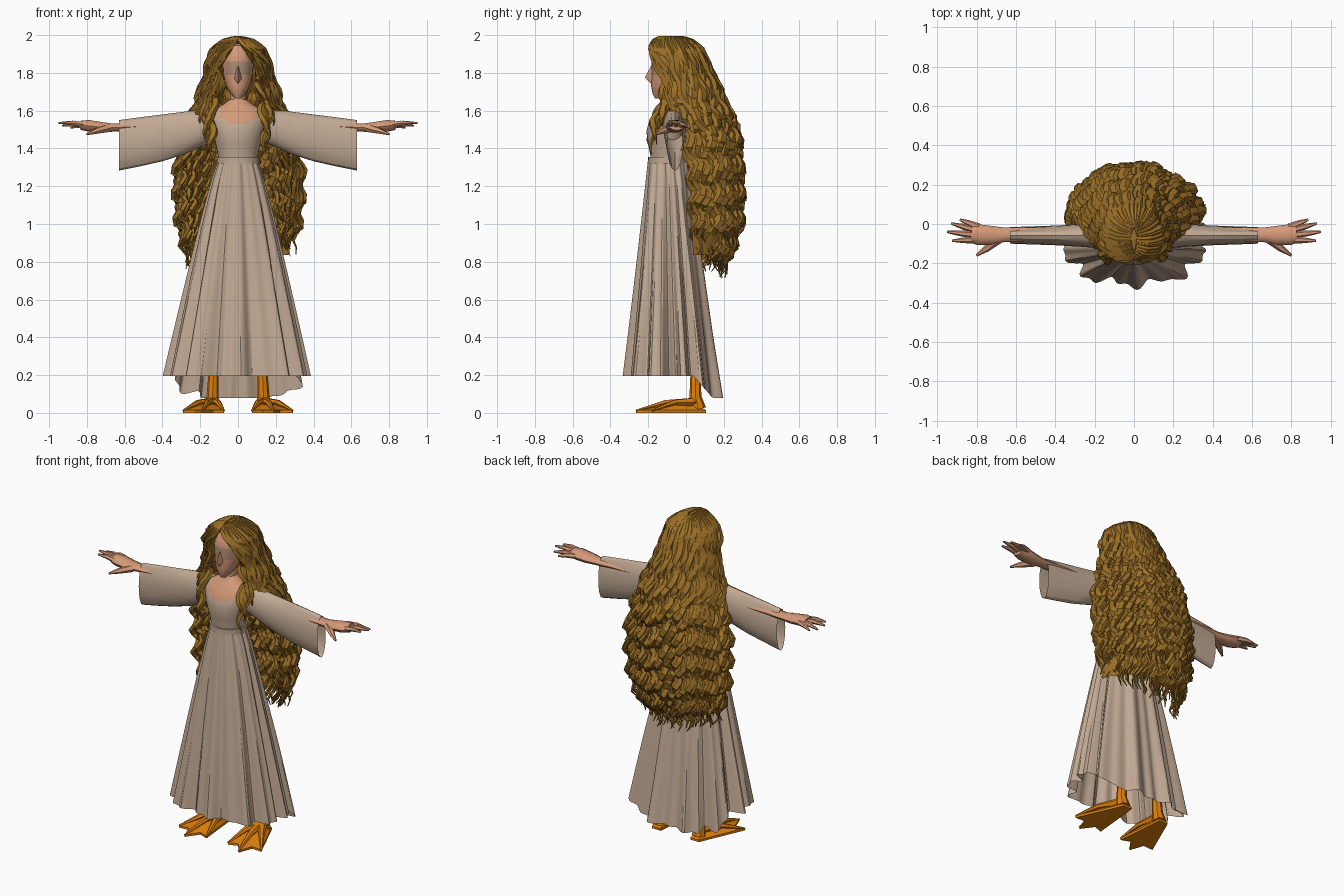
import bpy, bmesh, math, random
from mathutils import Vector

random.seed(7)
if "Cube" in bpy.data.objects:
    bpy.data.objects.remove(bpy.data.objects["Cube"])


def material(name, *rgb):
    m = bpy.data.materials.new(name)
    m.use_nodes = True
    m.diffuse_color = (*rgb, 1)
    m.node_tree.nodes["Principled BSDF"].inputs["Base Color"].default_value = (*rgb, 1)
    return m


HAIR = material("golden_brown_hair", .33, .16, .02)
DRESS = material("beige_cloth", .54, .4, .295)
SKIN = material("skin", .66, .32, .19)
EYES = material("eye_shadow", .42, .26, .165)
ORANGE = material("orange_feet", .75, .22, .004)


def lerp(a, b, t):
    return a + (b - a) * t


def clamp(v):
    return min(1, max(0, v))


def sample(rows, z):
    """Interpolate a table sorted by falling z."""
    if z >= rows[0][0]:
        return rows[0][1:]
    for p, q in zip(rows, rows[1:]):
        if z >= q[0]:
            t = (z - p[0]) / (q[0] - p[0])
            return [lerp(a, b, t) for a, b in zip(p[1:], q[1:])]
    return rows[-1][1:]


def loft(bm, rings, caps=True, closed=True):
    loops = [[bm.verts.new(p) for p in ring] for ring in rings]
    n = len(loops[0])
    for a, b in zip(loops, loops[1:]):
        for i in range(n if closed else n - 1):
            j = (i + 1) % n
            bm.faces.new((a[i], a[j], b[j], b[i]))
    if caps:
        bm.faces.new(loops[0])
        bm.faces.new(loops[-1])


def tube(bm, pts, radii, sides=6, flat=1.0, out=None):
    """Sweep an oval along points; out(p) gives the thin direction."""
    pts = [Vector(p) for p in pts]
    rings = []
    for i, p in enumerate(pts):
        t = (pts[min(i + 1, len(pts) - 1)] - pts[max(i - 1, 0)]).normalized()
        n = out(p) if out else Vector((0, 0, 1))
        if abs(t.dot(n)) > .98:
            n = Vector((0, 1, 0))
        side = t.cross(n).normalized()
        n = side.cross(t)
        ang = [math.tau * k / sides for k in range(sides)]
        rings.append([p + (side * math.cos(a) + n * math.sin(a) * flat) * radii[i] for a in ang])
    loft(bm, rings)


def finish(bm, name, mats, angle=35, rule=None):
    bmesh.ops.remove_doubles(bm, verts=bm.verts, dist=1e-5)
    bmesh.ops.recalc_face_normals(bm, faces=bm.faces)
    if rule:
        for f in bm.faces:
            f.material_index = rule(f.calc_center_median())
    me = bpy.data.meshes.new(name)
    bm.to_mesh(me)
    bm.free()
    ob = bpy.data.objects.new(name, me)
    bpy.context.collection.objects.link(ob)
    for m in mats:
        me.materials.append(m)
    bpy.ops.object.select_all(action='DESELECT')
    ob.select_set(True)
    bpy.context.view_layer.objects.active = ob
    bpy.ops.object.shade_smooth_by_angle(angle=math.radians(angle))


def oval(cx, cy, z, rx, ry, n=32):
    return [(cx + rx * math.cos(math.tau * i / n), cy + ry * math.sin(math.tau * i / n), z) for i in range(n)]


# Head with eye band: z, centre y, half width, half depth
bm = bmesh.new()
head = [(1.955, -.08, .02, .02), (1.945, -.08, .055, .07), (1.9, -.085, .08, .092), (1.86, -.09, .083, .092),
        (1.79, -.095, .078, .088), (1.73, -.11, .063, .075), (1.69, -.13, .038, .047), (1.665, -.145, .016, .02)]
loft(bm, [oval(0, c, z, w, d, 20) for z, c, w, d in head])
finish(bm, "head", [SKIN, EYES], 35, lambda c: int(1.79 < c.z < 1.86 and c.y < -.14))

# Nose wedge
bm = bmesh.new()
top, tip, lft, rgt, low = [bm.verts.new(p) for p in
    ((0, -.178, 1.85), (0, -.218, 1.775), (.026, -.17, 1.77), (-.026, -.17, 1.77), (0, -.178, 1.735))]
for f in ((top, tip, lft), (top, rgt, tip), (tip, low, lft), (tip, rgt, low)):
    bm.faces.new(f)
finish(bm, "nose", [SKIN], 80)

# Bodice, bare neckline and neck
bm = bmesh.new()
torso = [(1.74, -.085, .04, .042), (1.66, -.08, .042, .045), (1.635, -.085, .075, .055), (1.61, -.09, .12, .068),
         (1.575, -.095, .145, .085), (1.555, -.098, .146, .092), (1.53, -.1, .144, .1), (1.49, -.105, .135, .105),
         (1.42, -.1, .118, .1), (1.36, -.098, .105, .09), (1.32, -.097, .1, .09)]
loft(bm, [oval(0, c, z, w, d) for z, c, w, d in torso])
finish(bm, "bodice", [DRESS, SKIN], 35,
       lambda c: int(c.z > 1.62 or (c.y < -.1 and c.z > 1.53 + 3 * c.x ** 2 and abs(c.x) < .1)))

# Waistband
bm = bmesh.new()
loft(bm, [oval(0, -.098, z, .112, .102) for z in (1.32, 1.355)])
finish(bm, "waistband", [DRESS])

# Pleated skirt, longer at the back
bm = bmesh.new()
rings = []
for k in range(15):
    t = k / 14
    ring = []
    for i in range(160):
        a = math.tau * i / 160
        fold = .6 * math.sin(11 * a + .7 * math.sin(2 * a)) + .4 * math.sin(21 * a + 1 + math.sin(3 * a))
        r = 1 + fold * lerp(.05, .13, t) + .06 * t * math.sin(2 * a) ** 2
        y = lerp(-.097, -.066, t) + lerp(.1, .24, t) * math.sin(a) * r
        hem = .195 - .115 * clamp((y - .04) / .1)
        x = (.1 + .256 * t ** .85) * math.cos(a) * r
        ring.append((x, y, lerp(1.34, hem, t)))
    rings.append(ring)
loft(bm, rings, caps=False)
finish(bm, "skirt", [DRESS], 30)

for s, side in ((1, "left"), (-1, "right")):
    # Wide hanging sleeve: x, top, bottom, half depth
    bm = bmesh.new()
    stations = [(.08, 1.61, 1.46, .06), (.17, 1.612, 1.42, .065), (.28, 1.595, 1.37, .057), (.4, 1.58, 1.332, .05),
                (.52, 1.565, 1.305, .046), (.63, 1.55, 1.283, .042)]
    rings = []
    for x, hi, lo, d in stations:
        ring = []
        for i in range(16):
            a = math.tau * i / 16
            ring.append((s * x, -.058 + d * math.cos(a), (hi + lo) / 2 + (hi - lo) / 2 * math.sin(a)))
        rings.append(ring)
    loft(bm, rings, caps=False)
    finish(bm, side + "_sleeve", [DRESS], 30)

    # Forearm, flat palm, fingers and thumb
    bm = bmesh.new()
    tube(bm, [(s * .3, -.055, 1.52), (s * .55, -.055, 1.515), (s * .66, -.055, 1.51), (s * .72, -.058, 1.512),
              (s * .79, -.055, 1.52), (s * .83, -.05, 1.523)],
         [.04, .037, .037, .048, .053, .044], 10, .6)
    for tx, ty, by, tz in ((.885, .022, -.015, 1.51), (.93, .003, -.035, 1.52),
                           (.95, -.04, -.058, 1.535), (.925, -.085, -.08, 1.535)):
        base, end = Vector((s * .79, by, 1.522)), Vector((s * tx, ty, tz))
        tube(bm, [base, base.lerp(end, .55) + Vector((0, 0, .006)), end], [.019, .015, .006], 6, .9)
    tube(bm, [(s * .69, -.075, 1.508), (s * .75, -.125, 1.492), (s * .8, -.16, 1.475)], [.027, .018, .006], 6, .9)
    finish(bm, side + "_arm", [SKIN], 40)

    # Leg and webbed foot
    bm = bmesh.new()
    ankle = Vector((s * .135, .05, .085))
    tube(bm, [(s * .13, .045, .36), (s * .13, .05, .2), ankle, (s * .135, .065, .02)],
         [.028, .027, .032, .042], 8)
    tips = [Vector((s * x, y, .012)) for x, y in ((.075, -.21), (.19, -.265), (.29, -.18))]
    for tip in tips:
        mid = ankle.lerp(tip, .5) + Vector((0, 0, .006))
        tube(bm, [ankle - Vector((0, 0, .028)), mid, tip], [.034, .019, .006], 6, .8)
    webs = [tips[i].lerp(tips[i + 1], .5).lerp(ankle, .17) for i in (0, 1)]
    heel = [Vector((s * x, .105, .01)) for x in (.165, .105)]
    outline = [tips[0], webs[0], tips[1], webs[1], tips[2]] + heel
    peak = bm.verts.new(ankle - Vector((0, .02, .02)))
    upper = [bm.verts.new((p.x, p.y, .014)) for p in outline]
    lower = [bm.verts.new((p.x, p.y, 0)) for p in outline]
    n = len(outline)
    for i in range(n):
        j = (i + 1) % n
        bm.faces.new((peak, upper[i], upper[j]))
        bm.faces.new((upper[i], lower[i], lower[j], upper[j]))
    bm.faces.new(lower)
    finish(bm, side + "_webbed_foot", [ORANGE], 25)

# Hair envelope: z, centre y, half width, back depth, front depth, sweep in degrees
ENVELOPE = [(1.99, -.06, .012, .04, .08, 178), (1.975, -.06, .075, .09, .11, 174), (1.93, -.055, .135, .14, .135, 162),
            (1.85, -.05, .162, .175, .125, 142), (1.73, -.035, .195, .215, .09, 136), (1.6, -.01, .245, .245, .12, 126),
            (1.5, .01, .28, .27, .09, 104), (1.3, .03, .335, .265, .07, 92), (1.2, .03, .34, .27, .07, 90),
            (1, .03, .325, .265, .06, 90), (.85, .03, .295, .22, .06, 88), (.72, .03, .265, .17, .06, 86)]


def hair_point(s, z, scale=1.0, dr=0.0, slide=0.0):
    cy, w, back, front, sweep = sample(ENVELOPE, z)
    a = math.radians(sweep) * s
    c = math.cos(a)
    x = w * scale * math.sin(a)
    y = (back if c > 0 else front) * scale * c
    return Vector((x + dr * math.sin(a) + slide * c, cy + y + dr * c - slide * math.sin(a), z))


def outward(p):
    return Vector((p[0], p[1] - sample(ENVELOPE, p[2])[0], .25 if p[2] < 1.9 else .6)).normalized()


# Inner mass of hair, closed at the crown
bm = bmesh.new()
rows = [(1.992, 0)] + [(1.987 - 1.15 * (k / 24) ** 1.5, .92) for k in range(25)]
loft(bm, [[hair_point(i / 24 - 1, z, scale) for i in range(49)] for z, scale in rows], caps=False, closed=False)
finish(bm, "hair_mass", [HAIR])

# Layers of wavy locks falling from the middle parting
STEPS = 44
for name, scale, count, wide in (("outer_locks", .98, 38, .027), ("under_locks", .88, 34, .027)):
    bm = bmesh.new()
    for k in range(count):
        s = (k + random.uniform(.2, .8)) / count * 2 - 1
        end = .71 + (.12 if s > 0 else .06) * abs(s) + random.uniform(-.01, .1)
        phase = random.uniform(-.9, .9) + 2 * s
        length = random.uniform(.135, .145)
        size = scale * random.uniform(.94, 1.04)
        pts, radii = [], []
        for i in range(STEPS):
            t = i / (STEPS - 1)
            z = lerp(1.99, end, t ** 1.35)
            wave = .017 * clamp((1.95 - z) * 2.5)
            ph = math.tau * z / length + phase
            grow = lerp(1, size, clamp((1.99 - z) * 8))
            pts.append(hair_point(s, z, grow, wave * math.sin(ph), wave * math.cos(ph)))
            radii.append(wide * min(1, .4 + 5 * t) * min(1, .12 + 6 * (1 - t)))
        tube(bm, pts, radii, 5, .6, outward)
    finish(bm, name, [HAIR], 30)

# Locks framing the face and resting on the chest
FRAME = [(1.985, .01, -.1), (1.955, .016, -.17), (1.93, .05, -.18), (1.9, .088, -.172), (1.85, .108, -.15),
         (1.75, .114, -.115), (1.65, .13, -.115), (1.55, .14, -.165), (1.45, .142, -.18), (1.33, .138, -.175)]
for s, side, count in ((1, "left", 4), (-1, "right", 5)):
    bm = bmesh.new()
    for k in range(count):
        end = 1.32 + .05 * k + (.05 if s > 0 else 0)
        pts, radii = [], []
        for i in range(32):
            t = i / 31
            z = lerp(1.985, end, t)
            x, y = sample(FRAME, z)
            ph = math.tau * z / .15 + k * 1.7 + s
            wave = .012 * clamp(t * 3 - .3)
            spread = k * min(1, t * 4)
            pts.append((s * (x + .013 * spread + wave * math.sin(ph)), y + .012 * spread + wave * math.cos(ph), z))
            radii.append(.025 * min(1, .3 + 5 * t) * min(1, .1 + 4 * (1 - t)))
        tube(bm, pts, radii, 5, .65, outward)
    finish(bm, side + "_front_locks", [HAIR], 30)
